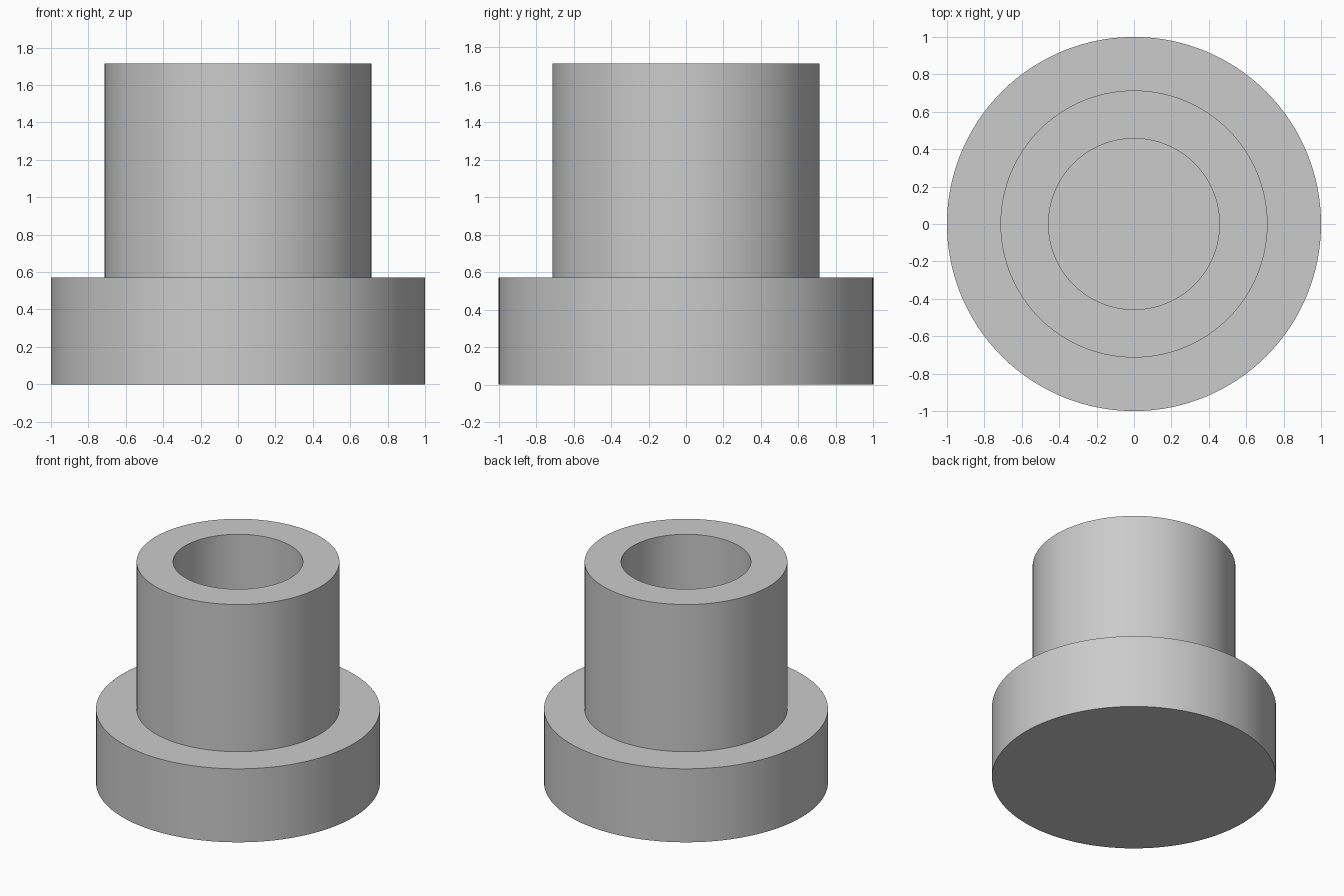
import bpy
import bmesh
import math

if "Cube" in bpy.data.objects:
    bpy.data.objects.remove(bpy.data.objects["Cube"], do_unlink=True)

SEGMENTS = 128
BASE_R, TUBE_R, BORE_R = 1.0, 0.714, 0.457
FLANGE_Z, TOP_Z = 0.571, 1.714
FLOOR_Z = FLANGE_Z

# Plain grey finish
grey = bpy.data.materials.new("plain grey")
grey.use_nodes = True
colour = (0.6, 0.6, 0.6, 1)
grey.diffuse_color = colour
grey.node_tree.nodes["Principled BSDF"].inputs["Base Color"].default_value = colour


def lathe(name, profile):
    """Turn an (r, z) profile round the z axis, closing both ends with flat discs."""
    bm = bmesh.new()
    rings = []
    for r, z in profile:
        angles = [2 * math.pi * i / SEGMENTS for i in range(SEGMENTS)]
        rings.append([bm.verts.new((r * math.cos(a), r * math.sin(a), z)) for a in angles])
    for low, high in zip(rings, rings[1:]):
        for i in range(SEGMENTS):
            j = (i + 1) % SEGMENTS
            bm.faces.new((low[i], low[j], high[j], high[i]))
    bm.faces.new(rings[0][::-1])
    bm.faces.new(rings[-1])
    bmesh.ops.recalc_face_normals(bm, faces=bm.faces)
    mesh = bpy.data.meshes.new(name)
    bm.to_mesh(mesh)
    bm.free()
    obj = bpy.data.objects.new(name, mesh)
    bpy.context.collection.objects.link(obj)
    mesh.materials.append(grey)
    bpy.ops.object.select_all(action="DESELECT")
    obj.select_set(True)
    bpy.context.view_layer.objects.active = obj
    bpy.ops.object.shade_smooth_by_angle(angle=math.radians(30))
    return obj


# Flanged bushing: wide base, narrower tube, blind bore from the top
lathe("flanged_bushing", [
    (BASE_R, 0), (BASE_R, FLANGE_Z),
    (TUBE_R, FLANGE_Z), (TUBE_R, TOP_Z),
    (BORE_R, TOP_Z), (BORE_R, FLOOR_Z),
])
